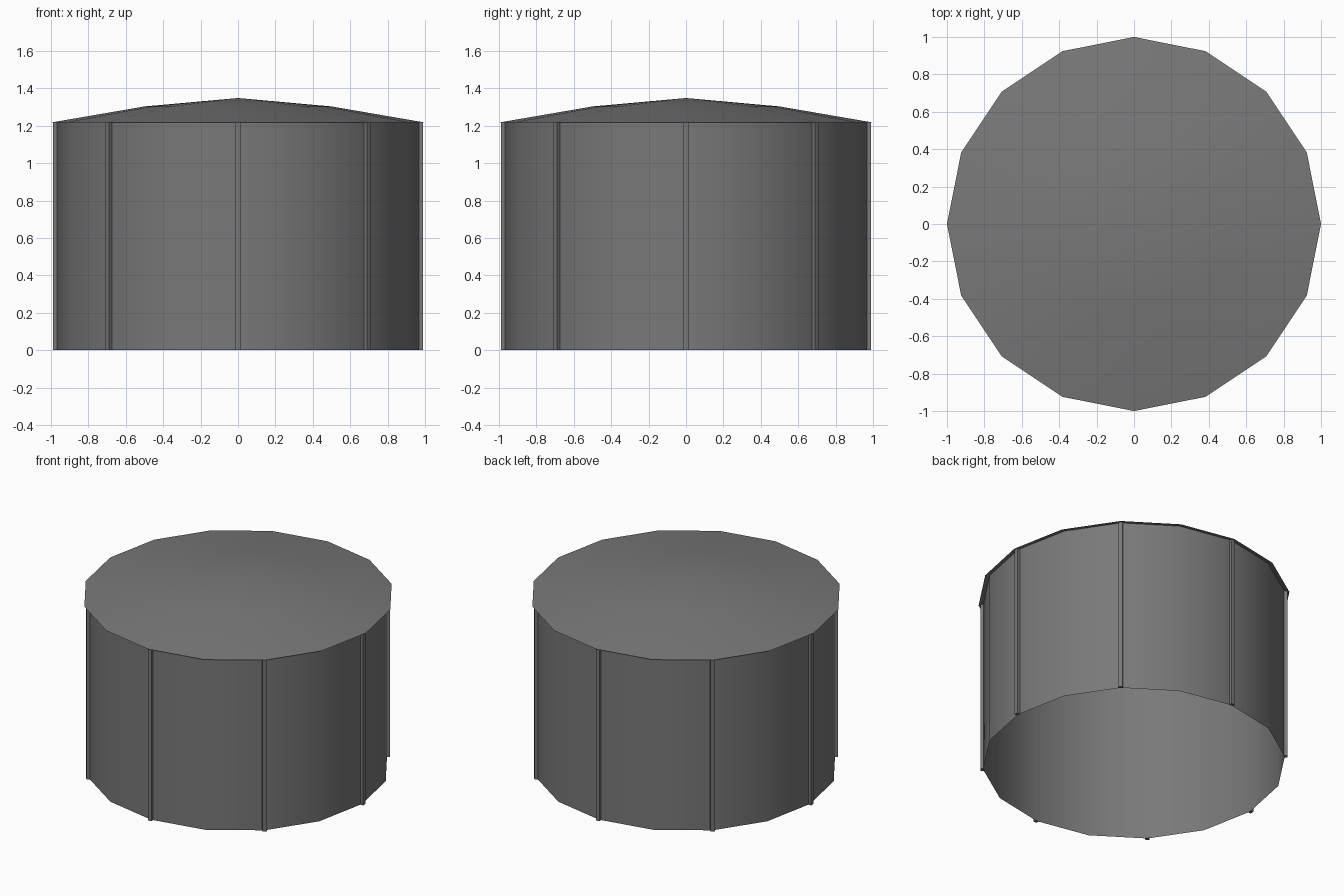
import bpy, bmesh, math
from mathutils import Matrix

if "Cube" in bpy.data.objects:
    bpy.data.objects.remove(bpy.data.objects["Cube"])

SIDES = 16
EAVE_Z = 1.217

steel = bpy.data.materials.new("dull grey steel")
steel.diffuse_color = (0.19, 0.19, 0.19, 1)
steel.use_nodes = True
steel.node_tree.nodes["Principled BSDF"].inputs["Base Color"].default_value = steel.diffuse_color


def finish(bm, name, angle=None):
    mesh = bpy.data.meshes.new(name)
    bm.to_mesh(mesh)
    bm.free()
    mesh.materials.append(steel)
    obj = bpy.data.objects.new(name, mesh)
    bpy.context.collection.objects.link(obj)
    if angle:
        bpy.ops.object.select_all(action='DESELECT')
        obj.select_set(True)
        bpy.context.view_layer.objects.active = obj
        bpy.ops.object.shade_smooth_by_angle(angle=math.radians(angle))
    return obj


def ring(bm, r, z):
    return [bm.verts.new((r * math.cos(i * math.tau / SIDES),
                          r * math.sin(i * math.tau / SIDES), z))
            for i in range(SIDES)]


def bridge(bm, low, high):
    for i in range(SIDES):
        j = (i + 1) % SIDES
        bm.faces.new((low[i], low[j], high[j], high[i]))


# Tank wall: open at the bottom
bm = bmesh.new()
bridge(bm, ring(bm, 0.97, 0), ring(bm, 0.97, EAVE_Z + 0.003))
finish(bm, "tank_wall", 40)

# Shallow domed roof with a small overhang
bm = bmesh.new()
eave, middle = ring(bm, 1.0, EAVE_Z), ring(bm, 0.5, 1.303)
bridge(bm, eave, middle)
apex = bm.verts.new((0, 0, 1.348))
for i in range(SIDES):
    bm.faces.new((middle[i], middle[(i + 1) % SIDES], apex))
finish(bm, "roof", 40)

# Eight vertical ribs around the wall
bm = bmesh.new()
for i in range(8):
    turn = Matrix.Rotation(i * math.tau / 8, 4, 'Z')
    place = Matrix.Translation((0.977, 0, EAVE_Z / 2))
    size = Matrix.Diagonal((0.022, 0.027, EAVE_Z, 1))
    bmesh.ops.create_cube(bm, size=1, matrix=turn @ place @ size)
finish(bm, "wall_ribs")
